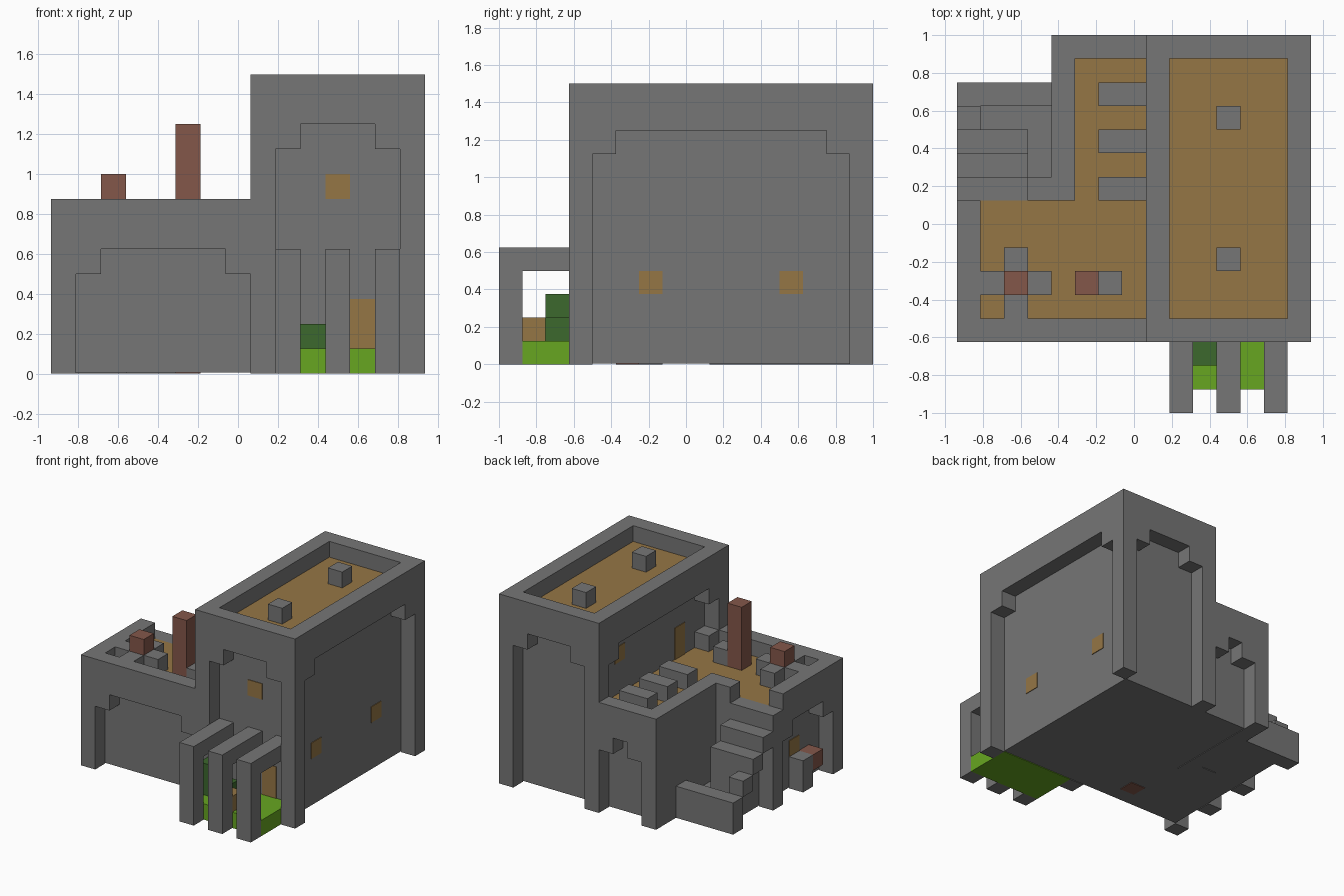
import bpy, bmesh

cube = bpy.data.objects.get("Cube")
if cube:
    bpy.data.objects.remove(cube, do_unlink=True)

U = 0.125  # block size
T = 0.04   # thin plate, in blocks


def material(name, rgb):
    m = bpy.data.materials.new(name)
    m.use_nodes = True
    m.diffuse_color = (*rgb, 1)
    m.node_tree.nodes["Principled BSDF"].inputs["Base Color"].default_value = (*rgb, 1)
    return m


stone = material("grey stone", (0.18, 0.18, 0.18))
wood = material("tan wood", (0.30, 0.18, 0.06))
brick = material("red brick", (0.23, 0.095, 0.068))
grass = material("bright grass", (0.135, 0.38, 0.015))
leaf = material("dark leaves", (0.045, 0.14, 0.026))


def blocks(name, mat, *boxes):
    """One object from boxes given as (x0, x1, y0, y1, z0, z1) in block units."""
    bm = bmesh.new()
    for x0, x1, y0, y1, z0, z1 in boxes:
        verts = bmesh.ops.create_cube(bm, size=1)["verts"]
        for v in verts:
            v.co.x = ((x1 if v.co.x > 0 else x0) - 7.5) * U
            v.co.y = ((y1 if v.co.y > 0 else y0) - 8) * U
            v.co.z = (z1 if v.co.z > 0 else z0) * U
    me = bpy.data.meshes.new(name)
    bm.to_mesh(me)
    bm.free()
    me.materials.append(mat)
    ob = bpy.data.objects.new(name, me)
    bpy.context.collection.objects.link(ob)
    return ob


def arch(name, along, depth, outer, opening, base, spring, top):
    """Wall one block thick with a stepped arch opening."""
    a0, a1 = outer
    b0, b1 = opening
    spans = [(a0, b0, base, top), (b1, a1, base, top),
             (b0, b0 + 1, spring, top), (b1 - 1, b1, spring, top),
             (b0 + 1, b1 - 1, spring + 1, top)]
    out = []
    for s0, s1, z0, z1 in spans:
        if s1 > s0:
            d = (depth, depth + 1)
            out.append((s0, s1, *d, z0, z1) if along == "x" else (*d, s0, s1, z0, z1))
    blocks(name, stone, *out)


# Tower
blocks("tower_core", stone, (9, 14, 4, 15, T, 10))
blocks("tower_roof", wood, (9, 14, 4, 15, 10, 11))
arch("tower_front_wall", "x", 3, (8, 15), (9, 14), 0, 9, 12)
arch("tower_back_wall", "x", 15, (8, 15), (9, 14), 0, 9, 12)
arch("tower_left_wall", "y", 14, (3, 16), (4, 15), 0, 9, 12)
arch("tower_right_wall", "y", 8, (3, 16), (4, 15), 6, 9, 12)
blocks("tower_roof_posts", stone, *[(11, 12, y, y + 1, 11, 12) for y in (6, 12)])

# Wing
blocks("wing_core", stone, (1, 9, 4, 9, T, 5), (4, 9, 9, 15, T, 5))
blocks("wing_roof", wood, (1, 9, 4, 9, 5, 6), (5, 9, 9, 15, 5, 6))
arch("wing_front_wall", "x", 3, (0, 8), (1, 8), 0, 4, 7)
arch("wing_back_wall", "x", 15, (4, 8), (5, 8), 0, 4, 7)
arch("wing_side_wall", "y", 0, (3, 9), (4, 9), 0, 4, 7)
blocks("stair_parapet", stone, (3, 5, 9, 10, 0, 7), (4, 5, 10, 16, 0, 7))
blocks("roof_benches", stone, *[(6, 8, y, y + 1, 6, 7) for y in (9, 11, 13)])
blocks("roof_seats", stone, (2, 3, 6, 7, 6, 7), (3, 4, 5, 6, 6, 7), (1, 2, 5, 6, 6, 7),
       (2, 3, 4, 5, 6, 7), (6, 7, 5, 6, 6, 7), (8, 9, 4, 5, 6, 7))

# Outside stair with open underside at its outer edge
steps = [(0, 1, 9, 10, 0, 6), (1, 3, 9, 10, T, 6)]
for i in range(2):
    y, top = 10 + i, 5 - i
    steps += [(0, 1, y, y + 1, top - 1, top), (1, 3, y, y + 1, T, top)]
blocks("stair_steps", stone, *steps)
blocks("stair_corner", stone, (0, 1, 12, 13, 2, 3))
blocks("stair_landing", stone, (1, 4, 10, 13, T, 1))
blocks("stair_back_wall", stone, (0, 4, 13, 14, 0, 2))

# Chimneys and hearth
blocks("tall_chimney", brick, (5, 6, 5, 6, 0, 10))
blocks("short_chimney", brick, (2, 3, 5, 6, 6, 8))
blocks("hearth", brick, (0, 1, 5, 6, 1, 2))
blocks("hearth_sides", stone, (0, 1, 6, 7, 0, 2))

# Windows and doors as thin plates
blocks("front_window", wood, (11, 12, 4 - T, 4, 7, 8))
blocks("front_door", wood, (12, 13, 4 - T, 4, 1, 3))
blocks("side_windows", wood, *[(14, 14 + T, y, y + 1, 3, 4) for y in (6, 12)])
blocks("roof_door", wood, (9 - T, 9, 6, 7, 6, 8))
blocks("roof_window", wood, (9 - T, 9, 12, 13, 8, 9))
blocks("wing_window", wood, (1 - T, 1, 6, 7, 2, 3))

# Porch garden
for i in range(3):
    x = 9 + 2 * i
    blocks(f"porch_frame_{i + 1}", stone, (x, x + 1, 0, 1, 0, 5), (x, x + 1, 1, 4, 4, 5))
blocks("lawn", grass, (9, 14, 1, 4, 0, 1))
blocks("bush", leaf, (9, 10, 2, 3, 1, 3), (10, 11, 2, 3, 1, 2))
blocks("garden_seat", wood, (11, 12, 1, 2, 1, 2))
